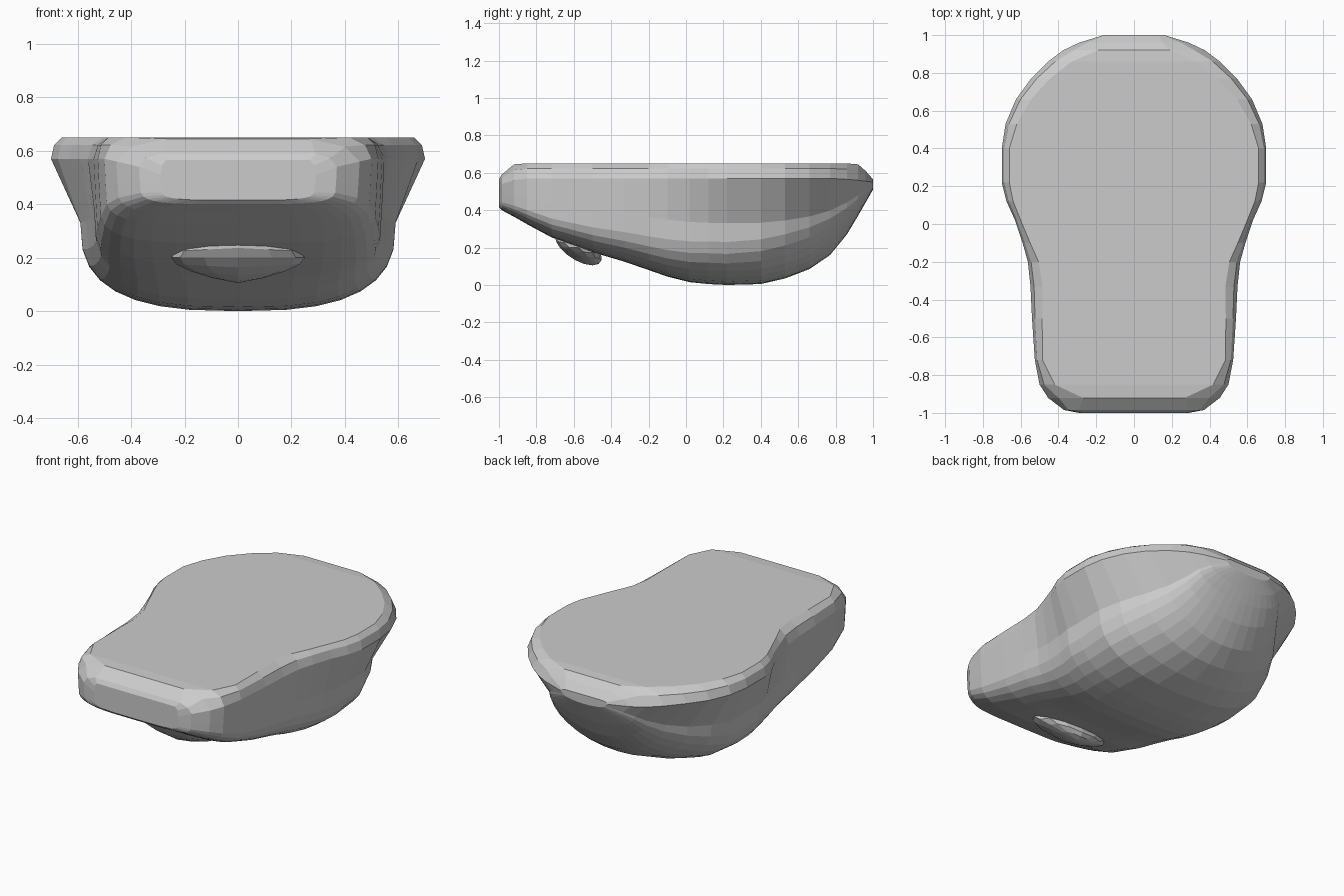
import bpy, bmesh, math

if "Cube" in bpy.data.objects:
    bpy.data.objects.remove(bpy.data.objects["Cube"])

# stations along the length: y, top half width, rim half width, top z, rim z, keel z
STATIONS = [
    (-1.00, .27, .29, .565, .51, .415),
    (-.985, .29, .37, .59, .54, .40),
    (-.92, .27, .455, .645, .56, .365),
    (-.85, .42, .50, .65, .57, .325),
    (-.72, .485, .525, .65, .57, .255),
    (-.50, .486, .54, .65, .57, .175),
    (-.33, .484, .548, .65, .57, .125),
    (-.20, .505, .562, .65, .57, .08),
    (-.10, .55, .59, .65, .57, .045),
    (0.02, .60, .63, .65, .57, .015),
    (0.12, .64, .675, .65, .57, .005),
    (0.22, .66, .70, .65, .57, 0),
    (0.40, .66, .70, .65, .57, .005),
    (0.53, .62, .68, .65, .57, .035),
    (0.66, .545, .625, .65, .57, .085),
    (0.77, .445, .545, .65, .57, .16),
    (0.86, .33, .455, .65, .565, .27),
    (0.92, .19, .375, .645, .56, .37),
    (0.96, .15, .29, .61, .555, .44),
    (1.00, .13, .16, .565, .55, .51),
]
STEPS = 8


def ramp(y, y0, y1, a, b):
    return a + (b - a) * min(max((y - y0) / (y1 - y0), 0), 1)


def half_section(y, wt, wm, zt, zm, zb):
    """Right half of a cross-section: bevelled rim, tapered wall, rounded hull."""
    zl = zb + .58 * (zm - zb)
    slope = ramp(y, -.3, .3, .05, .45) + ramp(y, .4, .95, 0, .6)
    n = ramp(y, -.9, .1, 4.4, 2.75) - ramp(y, .25, .8, 0, .9)
    wl = min(wm - slope * (zm - zl), .59)
    pts = [(wt, zt), (.3 * wt + .7 * wm, zt - .35 * (zt - zm)), (wm, zm)]
    for i in range(STEPS):
        a = math.pi / 2 * i / STEPS
        pts.append((wl * math.cos(a) ** (2 / n),
                    zl - (zl - zb) * math.sin(a) ** (2 / n)))
    return pts


def finish(name, bm):
    bmesh.ops.recalc_face_normals(bm, faces=bm.faces)
    me = bpy.data.meshes.new(name)
    bm.to_mesh(me)
    bm.free()
    ob = bpy.data.objects.new(name, me)
    bpy.context.collection.objects.link(ob)
    return ob


# lofted body with flat top
bm = bmesh.new()
rings = []
for s in STATIONS:
    half = half_section(*s)
    loop = half + [(0, s[5])] + [(-x, z) for x, z in reversed(half)]
    rings.append([bm.verts.new((x, s[0], z)) for x, z in loop])
for a, b in zip(rings, rings[1:]):
    for i in range(len(a)):
        j = (i + 1) % len(a)
        bm.faces.new((a[i], a[j], b[j], b[i]))
bm.faces.new(rings[0])
bm.faces.new(rings[-1])
finish("body", bm)

# faceted keel bump under the narrow front, leaning forward into the hull
bm = bmesh.new()
bmesh.ops.create_uvsphere(bm, u_segments=12, v_segments=8, radius=1)
for v in bm.verts:
    x, y, z = v.co
    v.co = (.25 * x, -.575 + .10 * y - .075 * z, .20 + .095 * z * (1 - .35 * abs(x)))
finish("keel_bump", bm)
